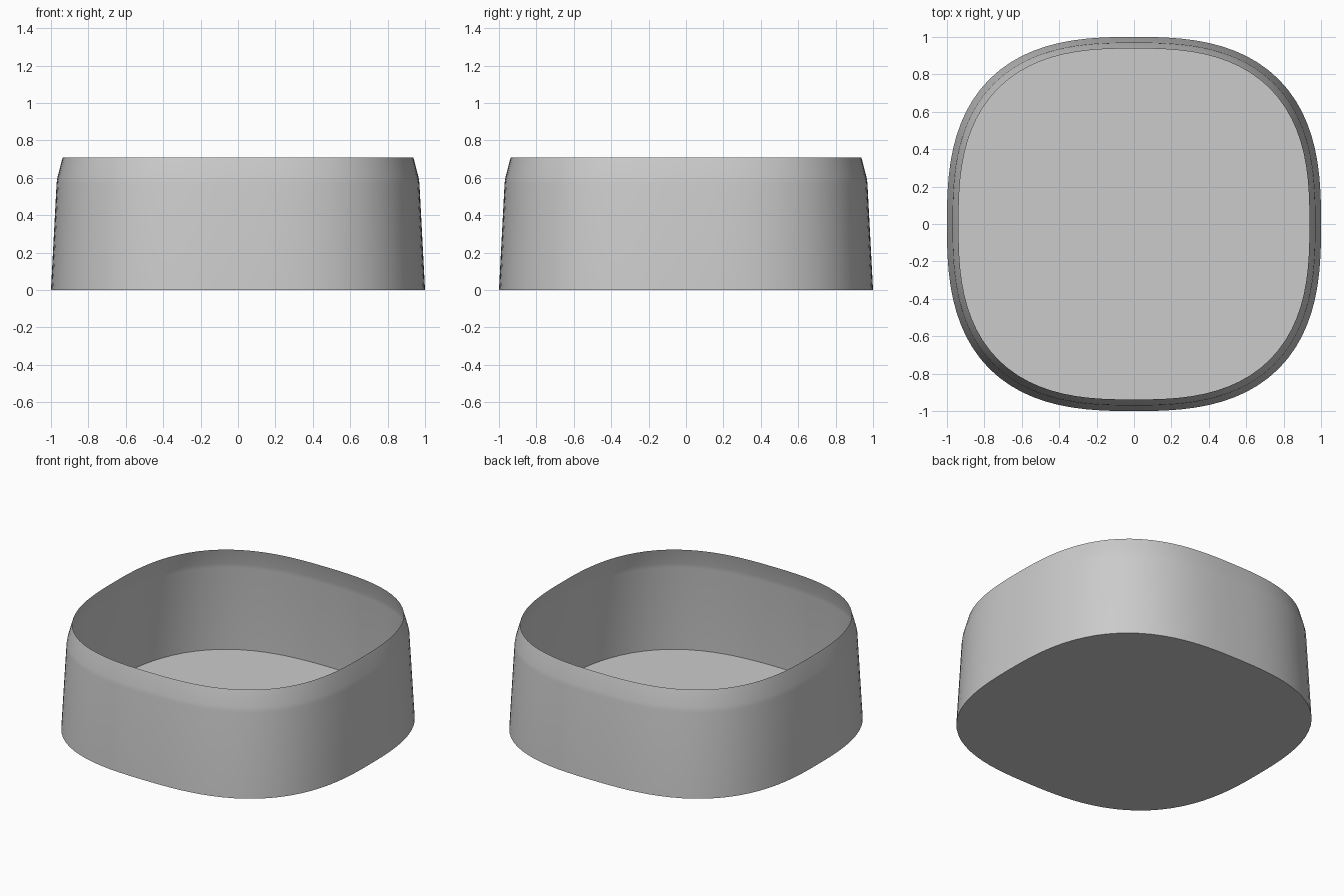
import bpy, bmesh, math

cube = bpy.data.objects.get("Cube")
if cube:
    bpy.data.objects.remove(cube, do_unlink=True)

SEGMENTS = 96
EXPONENT = 2.7
# (half width, height) from base to rim
PROFILE = [(1.0, 0.0), (0.97, 0.57), (0.966, 0.6), (0.938, 0.708)]


def make_material(name, colour):
    mat = bpy.data.materials.new(name)
    mat.use_nodes = True
    mat.diffuse_color = colour
    mat.node_tree.nodes["Principled BSDF"].inputs["Base Color"].default_value = colour
    return mat


def squircle(half, z):
    """Points of a rounded square outline at one height."""
    points = []
    for i in range(SEGMENTS):
        a = 2 * math.pi * i / SEGMENTS
        c, s = math.cos(a), math.sin(a)
        r = half / (abs(c) ** EXPONENT + abs(s) ** EXPONENT) ** (1 / EXPONENT)
        points.append((r * c, r * s, z))
    return points


# Open thin-walled tray: floor plus tapered wall with an inward shoulder
bm = bmesh.new()
rings = [[bm.verts.new(p) for p in squircle(h, z)] for h, z in PROFILE]
bm.faces.new(list(reversed(rings[0])))
for low, high in zip(rings, rings[1:]):
    for i in range(SEGMENTS):
        j = (i + 1) % SEGMENTS
        bm.faces.new((low[i], low[j], high[j], high[i]))

mesh = bpy.data.meshes.new("open_tray")
bm.to_mesh(mesh)
bm.free()
tray = bpy.data.objects.new("open_tray", mesh)
bpy.context.collection.objects.link(tray)
mesh.materials.append(make_material("light grey", (0.6, 0.6, 0.6, 1)))

# Smooth wall, sharp edge at the floor
bpy.ops.object.select_all(action="DESELECT")
tray.select_set(True)
bpy.context.view_layer.objects.active = tray
bpy.ops.object.shade_smooth_by_angle(angle=math.radians(30))
